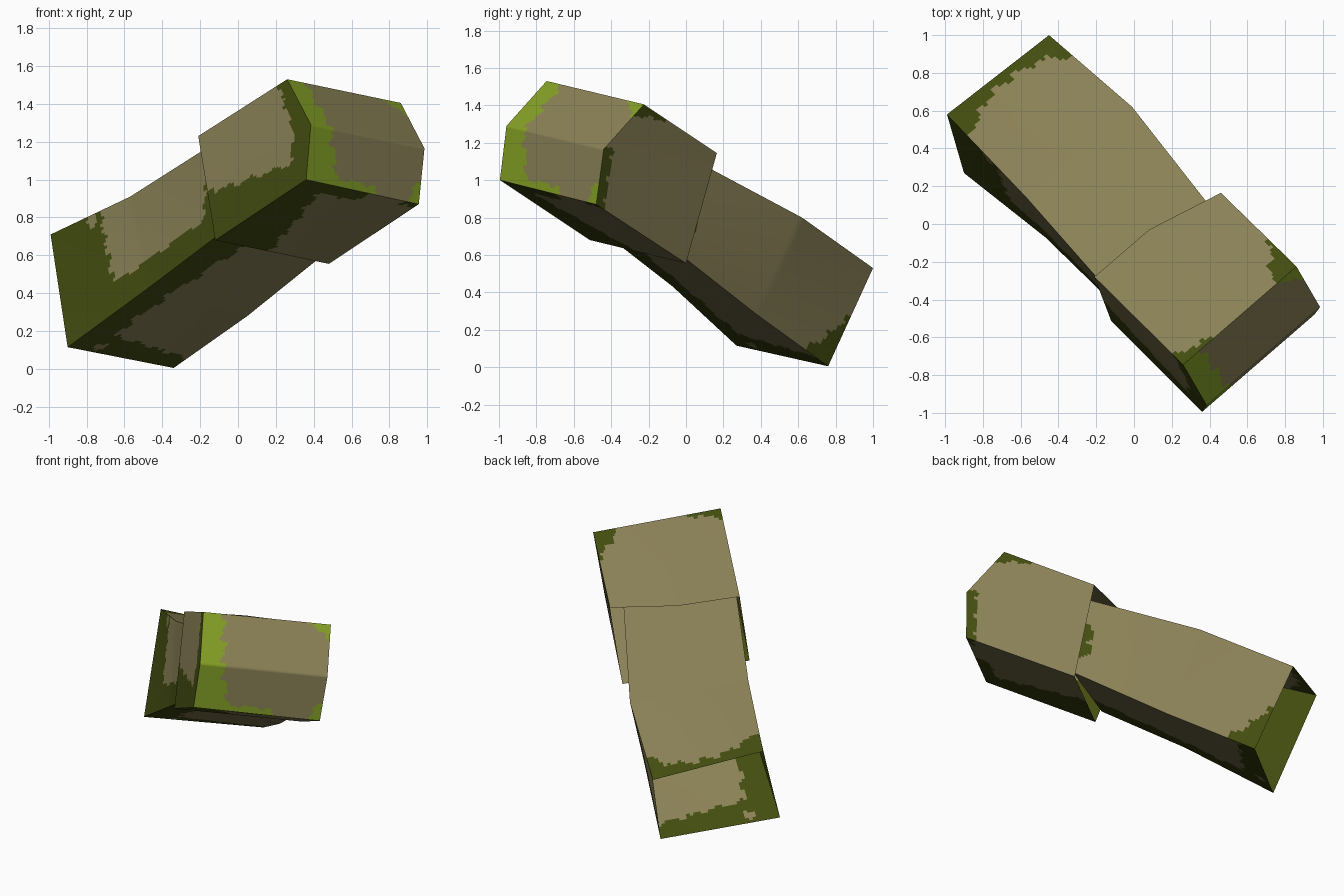
import bpy, bmesh, math
from mathutils import Vector as V

if "Cube" in bpy.data.objects:
    bpy.data.objects.remove(bpy.data.objects["Cube"])


def material(name, rgb):
    m = bpy.data.materials.new(name)
    m.diffuse_color = (*rgb, 1)
    m.use_nodes = True
    m.node_tree.nodes["Principled BSDF"].inputs["Base Color"].default_value = m.diffuse_color
    return m


MATS = [material("tan", (0.254, 0.219, 0.093)),
        material("dark_moss", (0.056, 0.073, 0.005)),
        material("bright_moss", (0.231, 0.352, 0.018))]
N = 32  # cells per panel span


def patch(bm, centre, ctrl, rule):
    """Panel through a small control grid; rule(u, v) gives the colour index."""
    rows, cols = len(ctrl) - 1, len(ctrl[0]) - 1

    def point(u, v):
        a, b = u * rows, v * cols
        i, j = min(int(a), rows - 1), min(int(b), cols - 1)
        a, b = a - i, b - j
        lo = ctrl[i][j].lerp(ctrl[i][j + 1], b)
        hi = ctrl[i + 1][j].lerp(ctrl[i + 1][j + 1], b)
        return lo.lerp(hi, a)

    nu, nv = N * rows, N * cols
    grid = [[bm.verts.new(point(i / nu, j / nv)) for j in range(nv + 1)] for i in range(nu + 1)]
    mid = (ctrl[0][0] + ctrl[0][-1] + ctrl[-1][0] + ctrl[-1][-1]) / 4
    flip = None
    for i in range(nu):
        for j in range(nv):
            q = [grid[i][j], grid[i + 1][j], grid[i + 1][j + 1], grid[i][j + 1]]
            if flip is None:
                n = (q[1].co - q[0].co).cross(q[3].co - q[0].co)
                flip = n.dot(mid - centre) < 0
            f = bm.faces.new(q[::-1] if flip else q)
            u, v = (i + .5) / nu, (j + .5) / nv
            # small wobble makes the moss border ragged
            u += .012 * math.sin(31 * v + 1) + .008 * math.sin(67 * v)
            v += .02 * math.sin(29 * u + 2) + .012 * math.sin(61 * u)
            f.material_index = rule(u, v)


def finish(bm, name):
    bmesh.ops.remove_doubles(bm, verts=bm.verts[:], dist=0.0005)
    me = bpy.data.meshes.new(name)
    bm.to_mesh(me)
    bm.free()
    for m in MATS:
        me.materials.append(m)
    ob = bpy.data.objects.new(name, me)
    bpy.context.collection.objects.link(ob)
    bpy.ops.object.select_all(action='DESELECT')
    ob.select_set(True)
    bpy.context.view_layer.objects.active = ob
    bpy.ops.object.shade_smooth_by_angle(angle=math.radians(58))


# Lower tube, open at the far end: rings of top-left, top-right, bottom-right, bottom-left
E = [V((-.99, .58, .71)), V((-.45, 1, .53)), V((-.34, .76, .005)), V((-.90, .27, .115))]
M = [V((-.57, .14, .91)), V((-.01, .62, .80)), V((.05, .38, .28)), V((-.47, -.07, .43))]
F = [V((-.13, -.36, 1.19)), V((.46, .02, 1.12)), V((.46, -.04, .61)), V((-.10, -.43, .71))]


def tube_top(u, v):
    return int(2 * u < .09 + .22 * abs(2 * v - 1) ** 2.5)


def tube_right(u, v):
    corner = 2 * u / .32 + (1 - v) / .5 < 1
    return int(corner or (u > .93 and .3 < v < .75))


def tube_bottom(u, v):  # v runs right to left
    spot = math.hypot((2 * u - .08) * .6, (v - .76) * .7) < .03
    return int((2 * u < .2 + .1 * v or v > .78 - .2 * max(0, u - .5)) and not spot)


def tube_left(u, v):  # v runs bottom to top
    s = 2 * u
    spot = math.hypot((s - .5) * .6, (v - .96) * .6) < .04
    return int((s < .62 or v < .27 or s > 1.93 - .15 * (1 - v)) and not spot)


bm = bmesh.new()
tube_centre = sum(E + M + F, V()) / 12
for k, rule in enumerate((tube_top, tube_right, tube_bottom, tube_left)):
    n = (k + 1) % 4
    patch(bm, tube_centre, [[r[k], r[n]] for r in (E, M, F)], rule)
finish(bm, "lower_tube")

# Upper block, open at the back, with a bent front
K1, KM, K2 = V((-.21, -.28, 1.23)), V((.08, -.03, 1.185)), V((.46, .165, 1.145))
K3, K4 = V((-.12, -.515, .68)), V((.48, 0, .555))
T1, T2 = V((.26, -.745, 1.53)), V((.86, -.225, 1.405))
C1, C2 = V((.385, -.96, 1.29)), V((.985, -.44, 1.165))
B1, B2 = V((.36, -.995, 1.0)), V((.955, -.48, .87))
block_centre = (K1 + K2 + K3 + K4 + T1 + T2 + B1 + B2) / 8


def mid(a, b):
    return (a + b) / 2


def block_top(u, v):
    return int(1 - u < (.35 * (.3 - v) if v < .5 else 1.8 * (v - .8)))


def block_left(u, v):
    return int(v > .55 + .25 * u or u > .9 - .12 * v)


def block_right(u, v):
    return int((u > .91 and v > .45) or (v < .1 and u > .7 + 2 * v))


def block_bottom(u, v):
    return int(v < .48 - .3 * u or (u > .87 and v < .55) or (u > .94 and v > .85))


def block_front(u, v):  # u top to bottom, v left to right
    edge = v < .16 + .05 * u + .2 * max(0, u - .6)
    corners = (1 - v) + u < .16 or (1 - v) + (1 - u) * .5 < .12
    return 2 if edge or corners or (u > .93 and v < .6) else 0


bm = bmesh.new()
patch(bm, block_centre, [[K1, KM, K2], [T1, mid(T1, T2), T2]], block_top)
patch(bm, block_centre, [[K1, mid(K1, K3), K3], [T1, C1, B1]], block_left)
patch(bm, block_centre, [[K2, mid(K2, K4), K4], [T2, C2, B2]], block_right)
patch(bm, block_centre, [[K3, mid(K3, K4), K4], [B1, mid(B1, B2), B2]], block_bottom)
patch(bm, block_centre, [[p, mid(p, q), q] for p, q in ((T1, T2), (C1, C2), (B1, B2))], block_front)
finish(bm, "upper_block")
